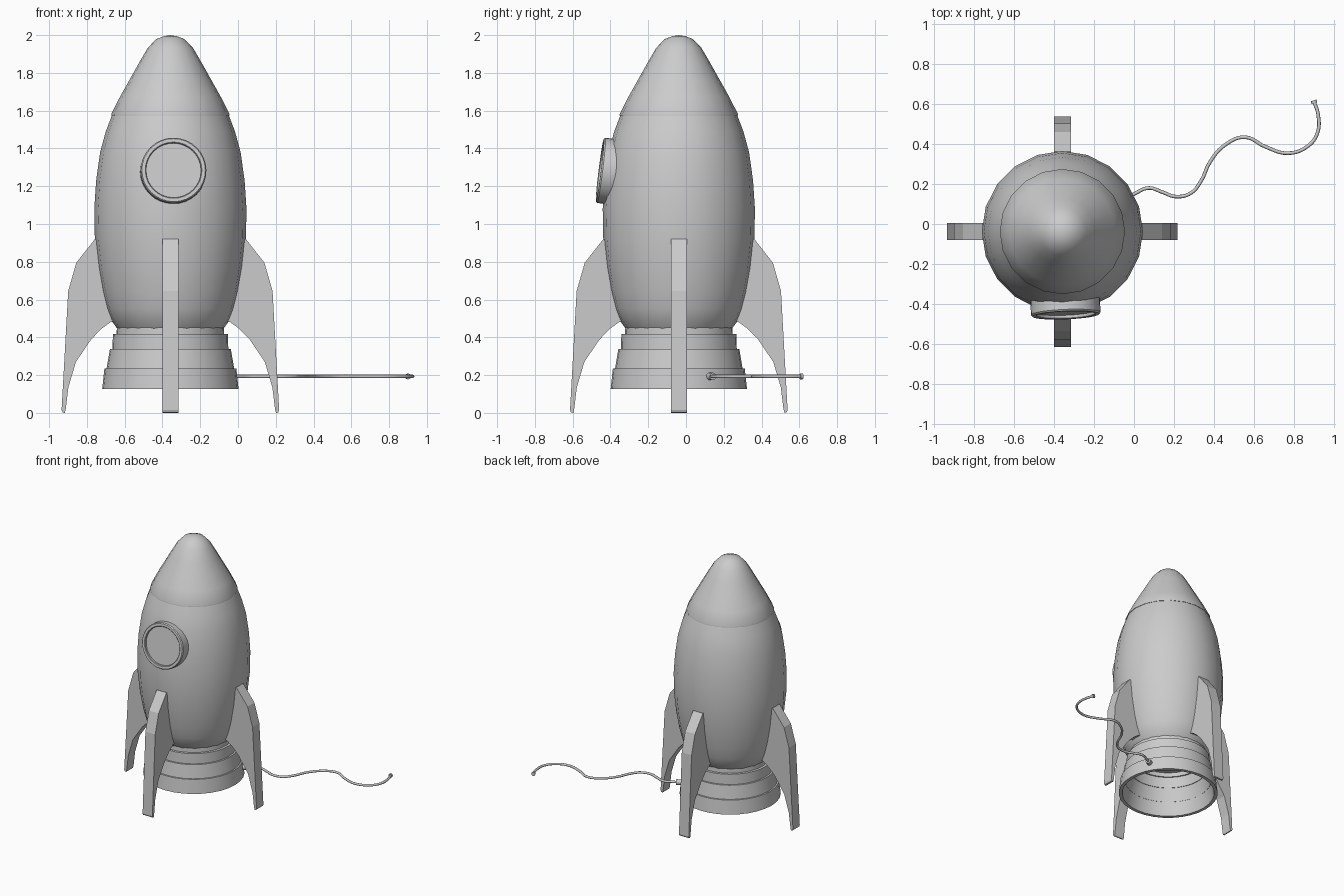
import bpy, bmesh, math
from mathutils import Vector, Matrix

if "Cube" in bpy.data.objects:
    bpy.data.objects.remove(bpy.data.objects["Cube"])

AXIS = Vector((-0.358, -0.038, 0))   # rocket centre line


def finish(name, bm, matrix=None, smooth=None):
    bmesh.ops.remove_doubles(bm, verts=bm.verts, dist=1e-5)
    bmesh.ops.recalc_face_normals(bm, faces=bm.faces)
    if matrix is not None:
        bm.transform(matrix)
    me = bpy.data.meshes.new(name)
    bm.to_mesh(me)
    bm.free()
    ob = bpy.data.objects.new(name, me)
    bpy.context.collection.objects.link(ob)
    if smooth:
        bpy.ops.object.select_all(action='DESELECT')
        bpy.context.view_layer.objects.active = ob
        ob.select_set(True)
        bpy.ops.object.shade_smooth_by_angle(angle=math.radians(smooth))
    return ob


def lathe(name, profile, sides, matrix, closed=False, smooth=35):
    """Revolve (radius, z) points about z."""
    bm = bmesh.new()
    vs = [bm.verts.new((r, 0, z)) for r, z in profile]
    pairs = list(zip(vs, vs[1:])) + ([(vs[-1], vs[0])] if closed else [])
    edges = [bm.edges.new(p) for p in pairs]
    bmesh.ops.spin(bm, geom=vs + edges, cent=(0, 0, 0), axis=(0, 0, 1),
                   angle=math.tau, steps=sides, use_merge=True)
    return finish(name, bm, matrix, smooth)


centre = Matrix.Translation(AXIS)

# Hull and nose
lathe("hull", [(0, 0.444), (0.28, 0.444), (0.317, 0.495), (0.338, 0.55),
               (0.361, 0.64), (0.384, 0.77), (0.4, 0.92), (0.403, 1.08),
               (0.393, 1.23), (0.372, 1.38), (0.342, 1.49), (0.307, 1.582),
               (0, 1.582)], 20, centre)
lathe("nose_cone", [(0, 1.575), (0.313, 1.575), (0.313, 1.582), (0.266, 1.675),
                    (0.217, 1.762), (0.165, 1.855), (0.12, 1.932),
                    (0.075, 1.979), (0.035, 1.994), (0, 2.0)], 20, centre)

# Stepped hollow nozzle: top radius, bottom radius, top z, bottom z
for i, (rt, rb, zt, zb) in enumerate([(0.283, 0.285, 0.46, 0.415),
                                      (0.304, 0.307, 0.418, 0.335),
                                      (0.32, 0.338, 0.339, 0.233),
                                      (0.349, 0.361, 0.236, 0.127)]):
    lathe(f"nozzle_ring_{i + 1}", [(rb, zb), (rt, zt), (rt - 0.035, zt),
                                   (rb - 0.025, zb)], 32, centre, closed=True)

# Four fins
fin_profile = [(0.36, 0.965), (0.40, 0.92), (0.498, 0.795), (0.541, 0.645),
               (0.576, 0.015), (0.571, 0.003), (0.559, 0.0), (0.554, 0.02), (0.54, 0.135),
               (0.5, 0.27), (0.42, 0.388), (0.365, 0.445), (0.317, 0.48), (0.28, 0.49),
               (0.32, 0.65), (0.36, 0.85)]
fin_profile[0] = (0.37, 0.915)
for i, name in enumerate(("right", "back", "left", "front")):
    bm = bmesh.new()
    face = bm.faces.new([bm.verts.new((r, -0.0425, z)) for r, z in fin_profile])
    ext = bmesh.ops.extrude_face_region(bm, geom=[face])["geom"]
    bmesh.ops.translate(bm, vec=(0, 0.085, 0),
                        verts=[g for g in ext if isinstance(g, bmesh.types.BMVert)])
    finish(f"{name}_fin", bm, centre @ Matrix.Rotation(i * math.pi / 2, 4, 'Z'))

# Porthole, tilted to follow the hull
normal = Vector((0.04, -1, 0.125)).normalized()
port = (Matrix.Translation((-0.341, -0.456, 1.285))
        @ normal.to_track_quat('Z', 'Y').to_matrix().to_4x4())
lathe("porthole_frame", [(0.174, -0.085), (0.174, -0.008), (0.168, 0),
                         (0.15, 0), (0.146, -0.004), (0.146, -0.085)],
      32, port, closed=True)
lathe("porthole_glass", [(0, -0.018), (0.148, -0.018), (0.148, -0.06), (0, -0.06)],
      32, port)

# Fuse cord
path = [(-0.06, 0.118), (0.0, 0.15), (0.075, 0.18), (0.14, 0.16), (0.21, 0.137),
        (0.285, 0.155), (0.335, 0.215), (0.38, 0.31), (0.455, 0.395),
        (0.555, 0.434), (0.655, 0.387), (0.77, 0.354), (0.87, 0.39),
        (0.917, 0.455), (0.92, 0.55), (0.9, 0.612)]
FZ = 0.193
cu = bpy.data.curves.new("fuse", 'CURVE')
cu.dimensions = '3D'
cu.bevel_depth = 0.009
cu.bevel_resolution = 2
cu.resolution_u = 6
cu.use_fill_caps = True
sp = cu.splines.new('BEZIER')
sp.bezier_points.add(len(path) - 1)
for p, (x, y) in zip(sp.bezier_points, path):
    p.co = (x, y, FZ)
    p.handle_left_type = p.handle_right_type = 'AUTO'
fuse = bpy.data.objects.new("fuse", cu)
bpy.context.collection.objects.link(fuse)
bpy.ops.object.select_all(action='DESELECT')
fuse.select_set(True)
bpy.context.view_layer.objects.active = fuse
bpy.ops.object.convert(target='MESH')


# Collars at the two ends of the fuse
def collar(name, pos, direction, radius, length):
    m = (Matrix.Translation((*pos, FZ))
         @ Vector((*direction, 0)).to_track_quat('Z', 'Y').to_matrix().to_4x4())
    h = length / 2
    lathe(name, [(0, -h), (radius, -h), (radius, h), (0, h)], 12, m)


collar("fuse_grommet", (-0.036, 0.131), (0.88, 0.47), 0.02, 0.05)
collar("fuse_tip", (0.9, 0.611), (-0.31, 0.95), 0.015, 0.014)
